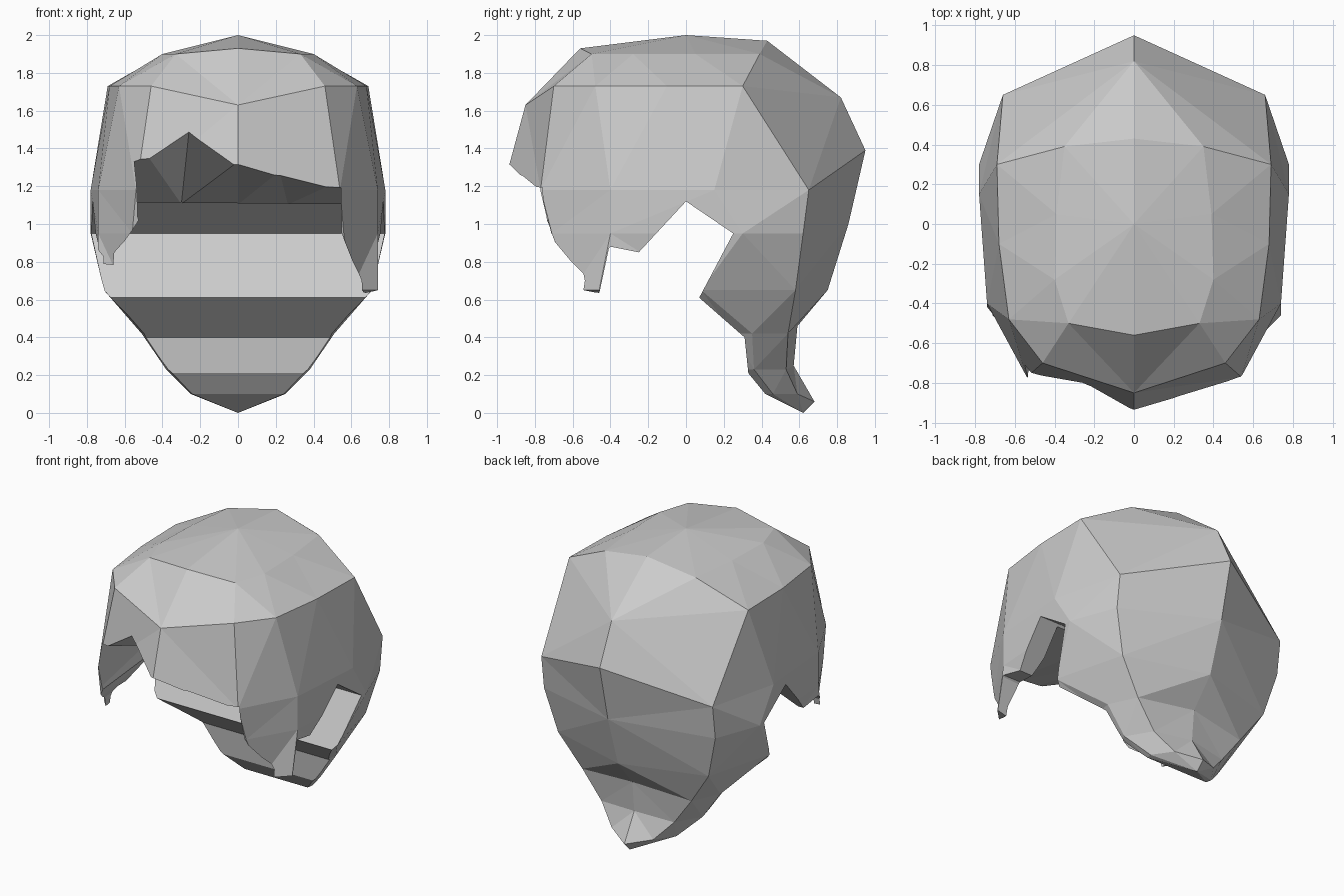
import bpy, bmesh

if "Cube" in bpy.data.objects:
    bpy.data.objects.remove(bpy.data.objects["Cube"])


def make_object(name, rings, caps=None):
    """Closed solid lofted through equal-length rings; caps are optional end points."""
    bm = bmesh.new()
    loops = [[bm.verts.new(p) for p in r] for r in rings]
    n = len(loops[0])
    for a, b in zip(loops, loops[1:]):
        for i in range(n):
            j = (i + 1) % n
            bm.faces.new((a[i], a[j], b[j], b[i]))
    for k, loop in enumerate((loops[0], loops[-1])):
        if caps:
            tip = bm.verts.new(caps[k])
            for i in range(n):
                bm.faces.new((loop[i], loop[(i + 1) % n], tip))
        else:
            bm.faces.new(loop)
    bmesh.ops.triangulate(bm, faces=bm.faces[:])
    bmesh.ops.recalc_face_normals(bm, faces=bm.faces[:])
    me = bpy.data.meshes.new(name)
    bm.to_mesh(me)
    bm.free()
    ob = bpy.data.objects.new(name, me)
    bpy.context.collection.objects.link(ob)
    return ob


def cut(target, cutter):
    mod = target.modifiers.new("cut", 'BOOLEAN')
    mod.operation = 'DIFFERENCE'
    mod.solver = 'EXACT'
    mod.object = cutter
    bpy.context.view_layer.objects.active = target
    bpy.ops.object.modifier_apply(modifier=mod.name)
    bpy.data.objects.remove(cutter)


# Outer hair mass: side height, back (y, z), front (y, z), then right-half plan points
LEVELS = [
    (1.90, (.43, 1.97), (-.56, 1.93), [(.35, .39), (.39, .05), (.40, -.28), (.33, -.50)]),
    (1.73, (.82, 1.67), (-.85, 1.63), [(.69, .30), (.68, -.10), (.63, -.48), (.46, -.70)]),
    (1.18, (.95, 1.39), (-.95, 1.26), [(.66, .65), (.78, .15), (.74, -.40), (.54, -.77)]),
    (0.95, (.86, 1.00), (-.86, 0.95), [(.66, .62), (.78, .30), (.74, -.40), (.56, -.71)]),
    (0.65, (.75, 0.65), (-.62, 0.65), [(.58, .58), (.71, .08), (.74, -.46), (.60, -.60)]),
    (0.42, (.59, 0.46), (.15, 0.42), [(.42, .54), (.51, .35), (.49, .25), (.40, .20)]),
    (0.23, (.57, 0.25), (.22, 0.21), [(.28, .53), (.38, .36), (.36, .30), (.30, .25)]),
    (0.10, (.68, 0.06), (.35, 0.08), [(.16, .59), (.25, .46), (.24, .41), (.15, .38)]),
]
rings = []
for z, (yb, zb), (yf, zf), half in LEVELS:
    right = [(x, y, z) for x, y in half]
    left = [(-x, y, z) for x, y in reversed(half)]
    rings.append([(0, yb, zb)] + right + [(0, yf, zf)] + left)
hair = make_object("hair", rings, caps=((0, 0, 2.0), (0, .62, 0)))

# Lower hem, stepped in side profile; the left front lock ends higher
HEM = [(.62, 0), (.42, .1), (.33, .21), (.31, .4), (.07, .61), (.25, .95), (0, 1.12),
       (-.25, .85), (-.4, .88), (-.46, .71), (-1.2, .71), (-1.2, -.3), (.62, -.3)]
hem = [[(x, y, z - .11 * x if z == .71 else z) for y, z in HEM] for x in (-1, 1)]
cut(hair, make_object("hem_cutter", hem))

# Face opening with parted fringe; its ceiling slopes down towards the back
FACE = [(-.62, .4), (-.60, .85), (-.50, 1.02), (-.52, 1.42), (-.25, 1.58), (0, 1.33),
        (.22, 1.28), (.52, 1.22), (.52, .95), (.60, .7), (.62, .4)]
face = [[(x, -1.0, z) for x, z in FACE],
        [(x * 1.2, .02, min(z, 1.09 + .01 * z)) for x, z in FACE]]
cut(hair, make_object("face_cutter", face))
hair.data.shade_flat()
